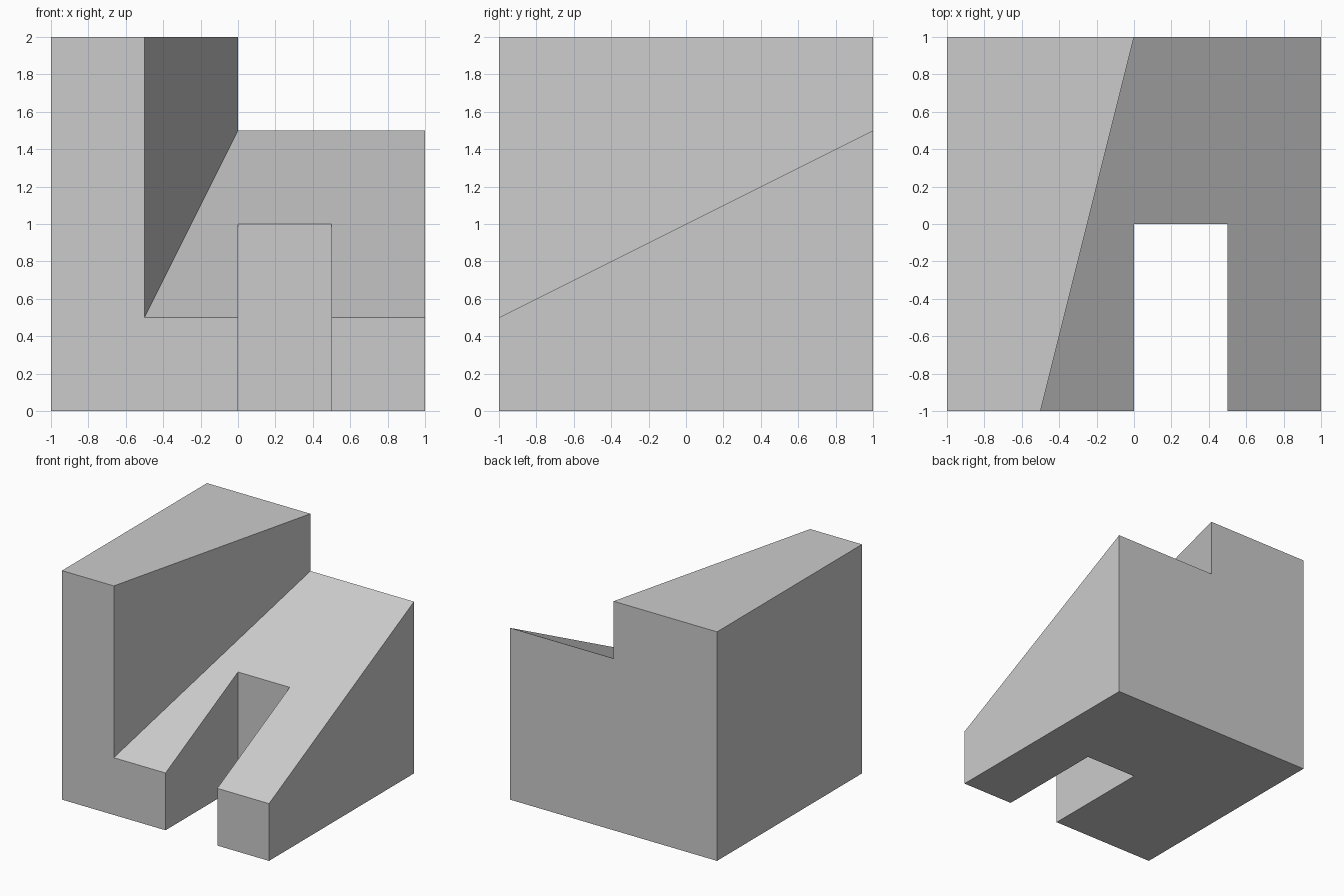
import bpy
import bmesh

default = bpy.data.objects.get("Cube")
if default:
    bpy.data.objects.remove(default, do_unlink=True)

# Single plain grey
grey = bpy.data.materials.new("plain_grey")
grey.use_nodes = True
colour = (0.6, 0.6, 0.6, 1)
grey.diffuse_color = colour
grey.node_tree.nodes["Principled BSDF"].inputs["Base Color"].default_value = colour


def prism(name, outline, height):
    """Extrude a plan outline straight up from the ground."""
    bm = bmesh.new()
    base = bm.faces.new([bm.verts.new((x, y, 0)) for x, y in outline])
    top = bmesh.ops.extrude_face_region(bm, geom=[base])["geom"]
    for v in top:
        if isinstance(v, bmesh.types.BMVert):
            v.co.z = height
    bmesh.ops.recalc_face_normals(bm, faces=bm.faces)
    mesh = bpy.data.meshes.new(name)
    bm.to_mesh(mesh)
    bm.free()
    mesh.materials.append(grey)
    obj = bpy.data.objects.new(name, mesh)
    bpy.context.collection.objects.link(obj)
    return obj


# Square block with a slot running in from the front
block = prism("slotted_ramp_block",
              [(-1, -1), (0, -1), (0, 0), (0.5, 0), (0.5, -1), (1, -1), (1, 1), (-1, 1)], 2)

# Cutter: beside the angled wall and above the sloping ramp
cutter = prism("ramp_cutter", [(-0.55, -1.2), (1.2, -1.2), (1.2, 1.2), (0.05, 1.2)], 2.5)
for v in cutter.data.vertices:
    if v.co.z < 0.1:
        v.co.z = 1 + v.co.y / 2
cutter.hide_render = True

# Carve the ramp, then discard the cutter
cut = block.modifiers.new("carve_ramp", "BOOLEAN")
cut.operation = "DIFFERENCE"
cut.solver = "EXACT"
cut.object = cutter
bpy.context.view_layer.objects.active = block
bpy.ops.object.modifier_apply(modifier=cut.name)
bpy.data.objects.remove(cutter, do_unlink=True)
